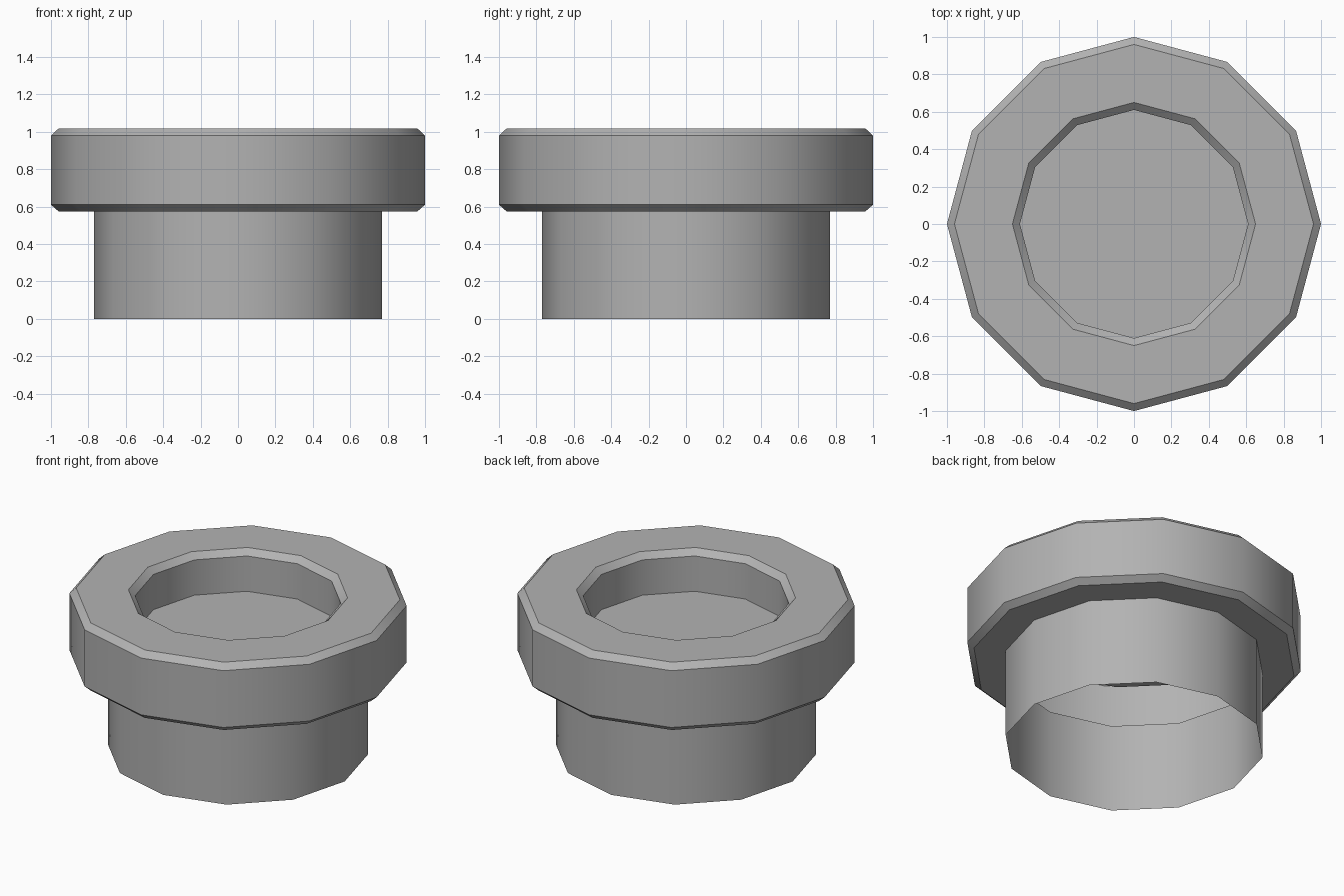
import bpy, bmesh, math

if "Cube" in bpy.data.objects:
    bpy.data.objects.remove(bpy.data.objects["Cube"])

SIDES = 12

# Shell profile (radius, height): open bottom rim, flange, recessed floor
profile = [
    (0.77, 0.0), (0.77, 0.575),                                   # lower tube
    (0.96, 0.575), (1.0, 0.61), (1.0, 0.98), (0.96, 1.017),       # bevelled flange
    (0.65, 1.017), (0.61, 0.98), (0.61, 0.75),                    # recess wall
]

bm = bmesh.new()


def ring(radius, z):
    return [bm.verts.new((radius * math.cos(2 * math.pi * i / SIDES),
                          radius * math.sin(2 * math.pi * i / SIDES), z))
            for i in range(SIDES)]


rings = [ring(r, z) for r, z in profile]
for low, high in zip(rings, rings[1:]):
    for i in range(SIDES):
        j = (i + 1) % SIDES
        bm.faces.new((low[i], low[j], high[j], high[i]))
bm.faces.new(rings[-1])  # recess floor

mesh = bpy.data.meshes.new("flanged_cap")
bm.to_mesh(mesh)
bm.free()
cap = bpy.data.objects.new("flanged_cap", mesh)
bpy.context.collection.objects.link(cap)

# Dark grey surface
grey = bpy.data.materials.new("dark_grey")
grey.diffuse_color = (0.45, 0.45, 0.45, 1.0)
grey.use_nodes = True
grey.node_tree.nodes["Principled BSDF"].inputs["Base Color"].default_value = grey.diffuse_color
mesh.materials.append(grey)

# Smooth around the sides, sharp at bevels and rims
bpy.context.view_layer.objects.active = cap
cap.select_set(True)
bpy.ops.object.shade_smooth_by_angle(angle=math.radians(31))
